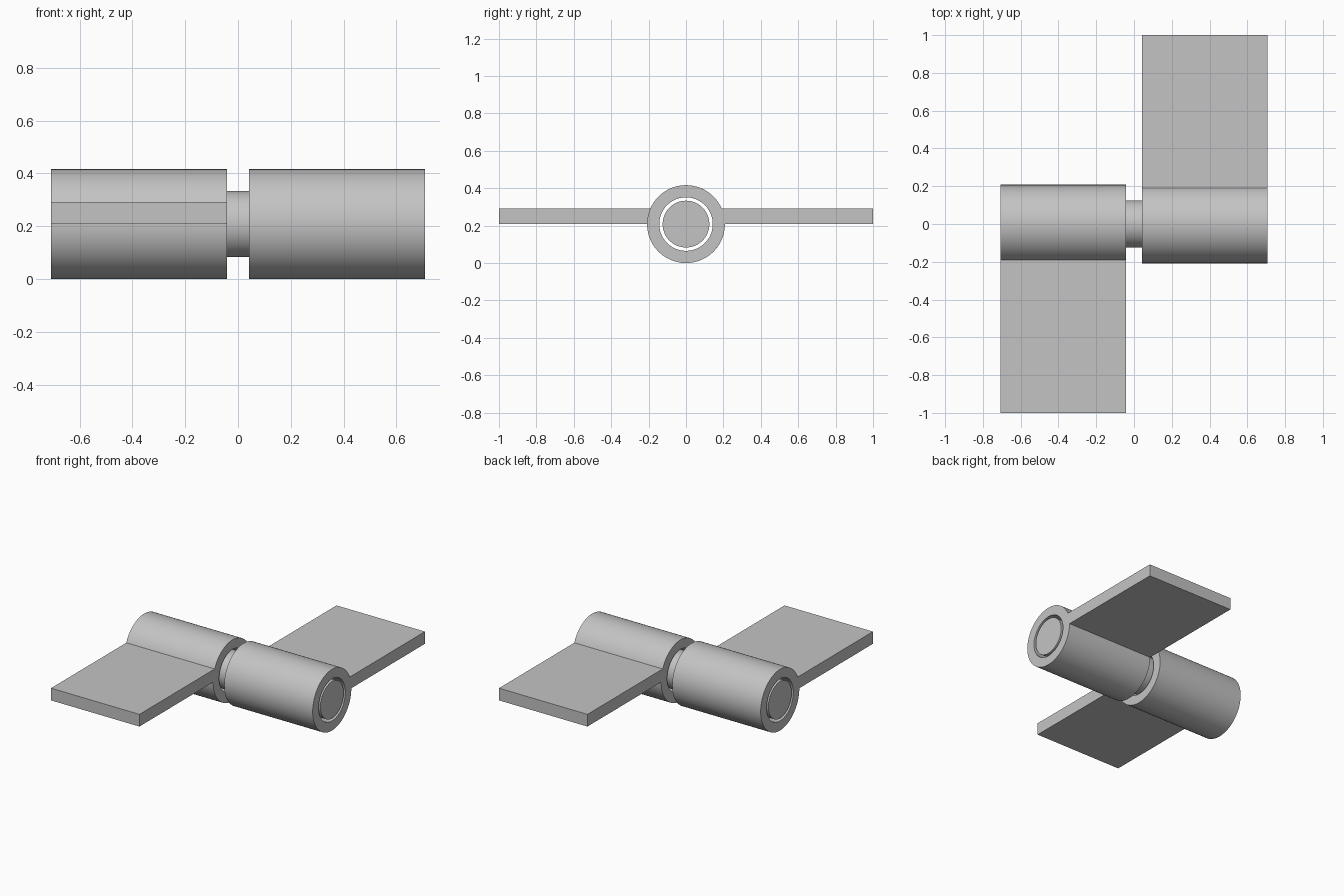
import bpy, bmesh, math
from mathutils import Vector

cube = bpy.data.objects.get("Cube")
if cube:
    bpy.data.objects.remove(cube, do_unlink=True)

RADIUS, BORE, PIN = 0.208, 0.143, 0.125   # barrel, hole and pin radii
INNER, OUTER = 0.042, 0.708               # barrel ends along x
PLATE, REACH = 0.083, 1.0                 # plate thickness and reach in y
SEGMENTS = 96

steel = bpy.data.materials.new("Steel grey")
steel.use_nodes = True
steel.diffuse_color = (0.55, 0.55, 0.55, 1)
steel.node_tree.nodes["Principled BSDF"].inputs["Base Color"].default_value = steel.diffuse_color


def arc(radius, start, end, count):
    """Points (y, z) on an arc around the pin axis."""
    angles = [start + (end - start) * i / count for i in range(count + 1)]
    return [(radius * math.cos(a), radius * math.sin(a)) for a in angles]


def extruded(name, loops, x0, x1):
    """Extrude a closed profile, with holes, along x."""
    bm = bmesh.new()
    edges = []
    for loop in loops:
        verts = [bm.verts.new((x0, y, z + RADIUS)) for y, z in loop]
        edges += [bm.edges.new((v, verts[i - 1])) for i, v in enumerate(verts)]
    bmesh.ops.triangle_fill(bm, edges=edges, use_beauty=True, normal=Vector((1, 0, 0)))
    grown = bmesh.ops.extrude_face_region(bm, geom=bm.faces[:], use_keep_orig=True)
    moved = [g for g in grown["geom"] if isinstance(g, bmesh.types.BMVert)]
    bmesh.ops.translate(bm, verts=moved, vec=(x1 - x0, 0, 0))
    bmesh.ops.recalc_face_normals(bm, faces=bm.faces[:])
    mesh = bpy.data.meshes.new(name)
    bm.to_mesh(mesh)
    bm.free()
    mesh.materials.append(steel)
    obj = bpy.data.objects.new(name, mesh)
    bpy.context.collection.objects.link(obj)
    bpy.ops.object.select_all(action="DESELECT")
    obj.select_set(True)
    bpy.context.view_layer.objects.active = obj
    bpy.ops.object.shade_smooth_by_angle(angle=math.radians(20))
    return obj


# Hinge leaf: barrel and flat plate in one profile, with a bore for the pin
barrel = arc(RADIUS, math.asin(PLATE / RADIUS), math.tau, SEGMENTS)
plate_end = [(REACH, 0), (REACH, PLATE)]
bore = arc(BORE, 0, math.tau, SEGMENTS)[:-1]
leaf = [barrel + plate_end, bore]
extruded("left_leaf", leaf, INNER, OUTER)

# Matching leaf, turned half round
right_leaf = extruded("right_leaf", leaf, INNER, OUTER)
right_leaf.rotation_euler.z = math.pi

# Pin through both barrels
extruded("hinge_pin", [arc(PIN, 0, math.tau, SEGMENTS)[:-1]], -OUTER, OUTER)
